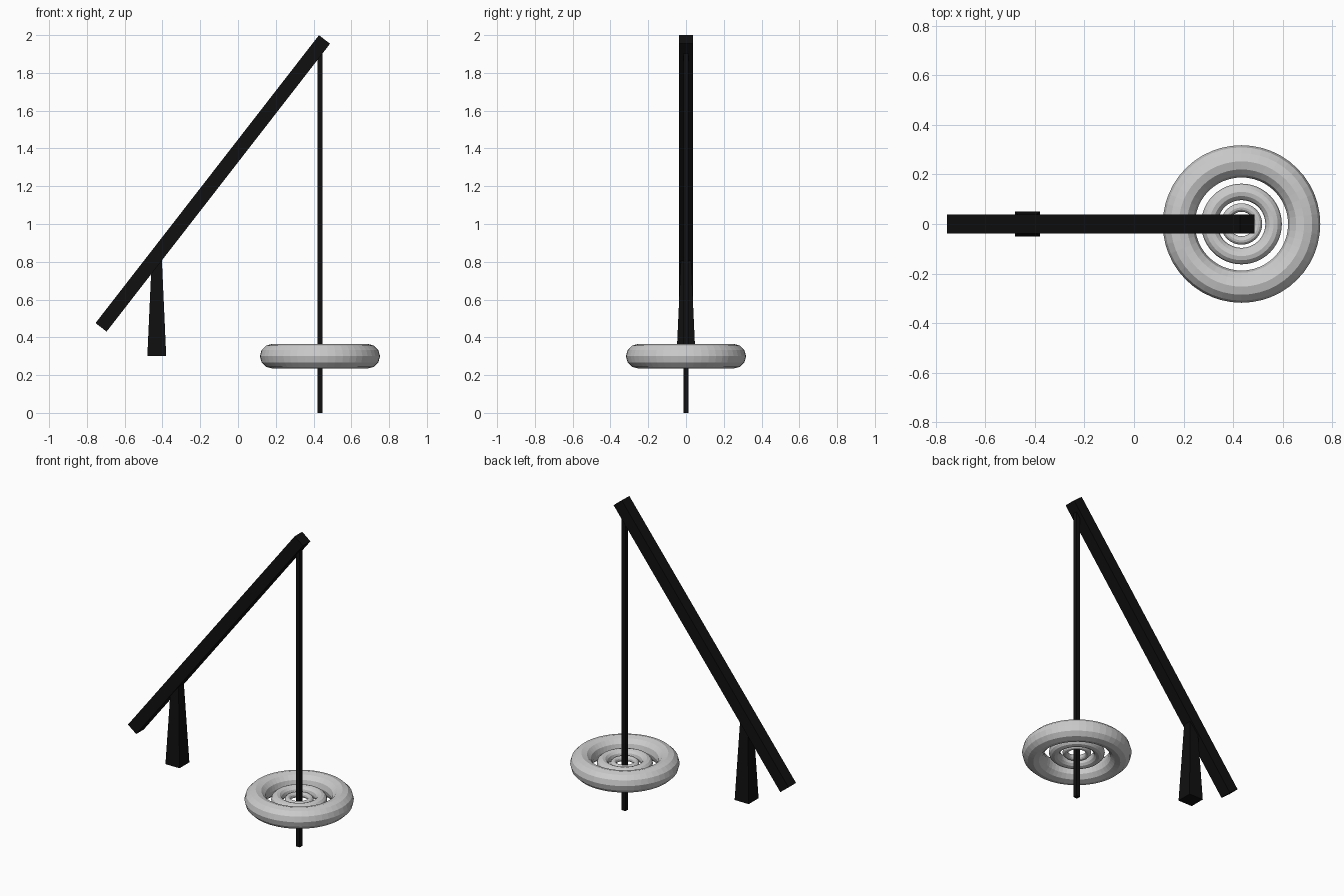
import bpy, math
from mathutils import Vector

if "Cube" in bpy.data.objects:
    bpy.data.objects.remove(bpy.data.objects["Cube"])

black = bpy.data.materials.new("black")
black.diffuse_color = (0.005, 0.005, 0.005, 1)
black.use_nodes = True
black.node_tree.nodes["Principled BSDF"].inputs["Base Color"].default_value = black.diffuse_color


def box(name, loc, size, angle_y=0.0):
    bpy.ops.mesh.primitive_cube_add(size=1, location=loc)
    ob = bpy.context.object
    ob.name = name
    ob.scale = size
    ob.rotation_euler = (0, angle_y, 0)
    ob.data.materials.append(black)
    return ob


# Slanted beam, running between its two end centres
low, high = Vector((-0.725, 0, 0.453)), Vector((0.458, 0, 1.977))
d = high - low
box("slanted_beam", (low + high) / 2, (d.length, 0.076, 0.074), -math.atan2(d.z, d.x))

# Tapered support post under the beam
post = box("support_post", (-0.43, 0, 0.565), (0.1, 0.1, 0.53))
for v in post.data.vertices:
    if v.co.z > 0:
        v.co.x *= 0.52
        v.co.y *= 0.52

# Thin square rod hanging from the beam tip
ROD_X = 0.434
box("hanging_rod", (ROD_X, 0, 0.97), (0.027, 0.027, 1.94))

# Concentric rings, each about half the size of the one before
for i, name in enumerate(("outer_ring", "middle_ring", "inner_ring")):
    s = 0.512 ** i
    bpy.ops.mesh.primitive_torus_add(
        location=(ROD_X, 0, 0.3), major_radius=0.253 * s, minor_radius=0.065 * s,
        major_segments=48, minor_segments=12)
    bpy.context.object.name = name
